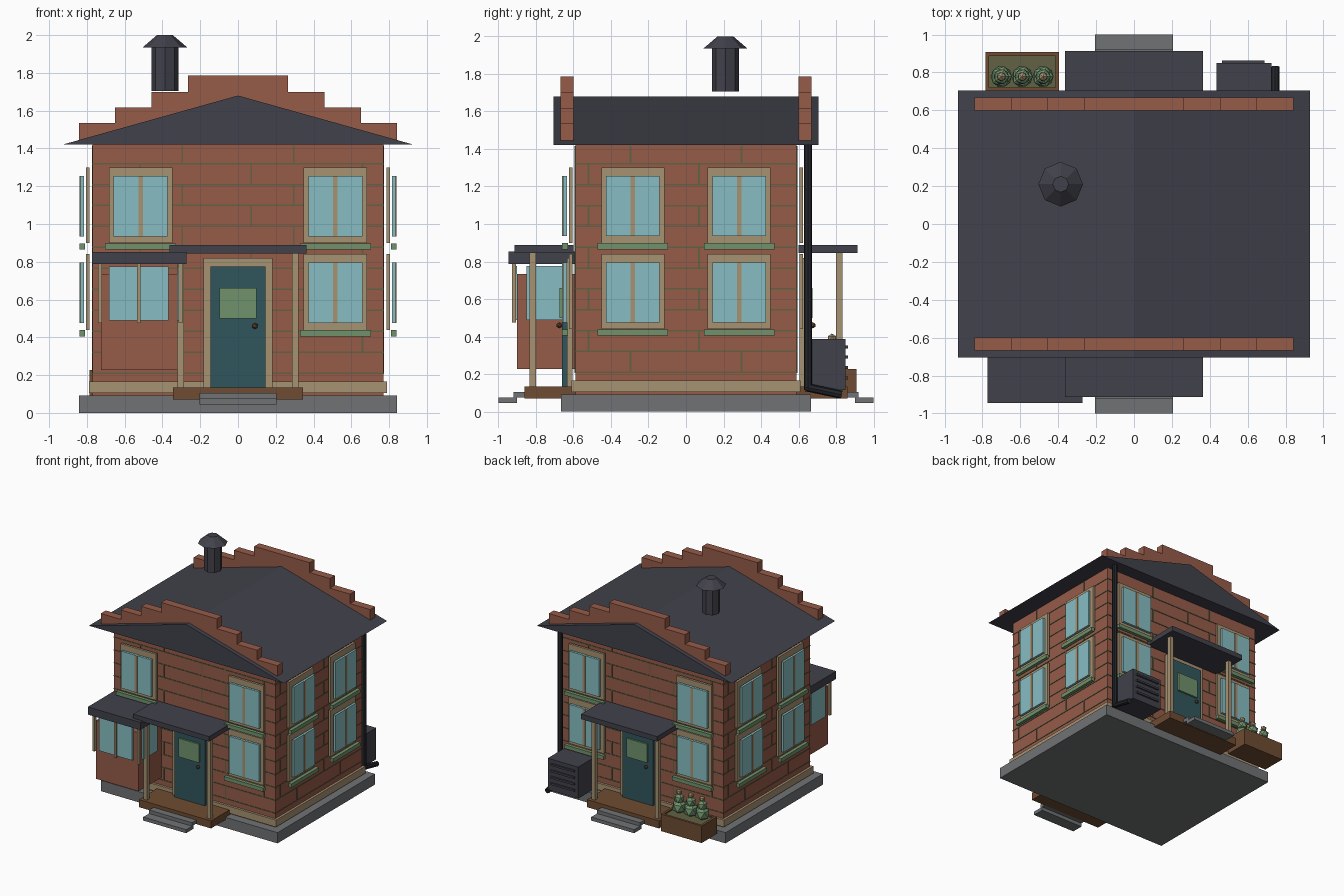
import bpy, bmesh, math
from mathutils import Matrix, Vector

if "Cube" in bpy.data.objects:
    bpy.data.objects.remove(bpy.data.objects["Cube"])


def material(name, rgb):
    m = bpy.data.materials.new(name)
    m.diffuse_color = [((c / 255 + 0.055) / 1.055) ** 2.4 for c in rgb] + [1]
    m.use_nodes = True
    m.node_tree.nodes["Principled BSDF"].inputs["Base Color"].default_value = m.diffuse_color
    return m


BRICK = material("brick red", (150, 91, 73))
SLATE = material("slate grey", (65, 65, 75))
TAN = material("tan trim", (166, 146, 114))
GLASS = material("window glass", (135, 190, 196))
SAGE = material("sage green", (112, 146, 108))
TEAL = material("door teal", (48, 86, 92))
BROWN = material("wood brown", (110, 76, 50))
STONE = material("concrete grey", (112, 114, 116))
BLACK = material("pipe black", (36, 38, 44))
MORTAR = material("olive mortar", (98, 97, 68))


def finish(name, bm, mat, angle=0):
    bm.transform(Matrix.Rotation(math.radians(angle), 4, 'Z'))
    bmesh.ops.recalc_face_normals(bm, faces=bm.faces)
    me = bpy.data.meshes.new(name)
    bm.to_mesh(me)
    bm.free()
    me.materials.append(mat)
    ob = bpy.data.objects.new(name, me)
    bpy.context.collection.objects.link(ob)
    return ob


def boxes(name, mat, *specs, angle=0):
    """Boxes given as (x0, x1, y0, y1, z0, z1), turned about z, in one object."""
    bm = bmesh.new()
    for x0, x1, y0, y1, z0, z1 in specs:
        mtx = (Matrix.Translation(((x0 + x1) / 2, (y0 + y1) / 2, (z0 + z1) / 2))
               @ Matrix.Diagonal((x1 - x0, y1 - y0, z1 - z0, 1)))
        bmesh.ops.create_cube(bm, size=1, matrix=mtx)
    return finish(name, bm, mat, angle)


def tube(name, mat, a, b, r1, r2, sides=8):
    a, b = Vector(a), Vector(b)
    d = b - a
    bm = bmesh.new()
    mtx = Matrix.Translation((a + b) / 2) @ d.to_track_quat('Z', 'Y').to_matrix().to_4x4()
    bmesh.ops.create_cone(bm, cap_ends=True, segments=sides, radius1=r1,
                          radius2=r2, depth=d.length, matrix=mtx)
    return finish(name, bm, mat)


def ball(name, mat, loc, r, angle=0, stretch=1):
    bm = bmesh.new()
    mtx = Matrix.Translation(loc) @ Matrix.Diagonal((1, 1, stretch, 1))
    bmesh.ops.create_icosphere(bm, subdivisions=1, radius=r, matrix=mtx)
    return finish(name, bm, mat, angle)


def window(u, z, wall, angle):
    """Window centred at u along a wall, z = bottom of the frame."""
    y = -wall
    boxes("window_frame", TAN,
          (u - .168, u + .168, y - .035, y - .015, z, z + .40), angle=angle)
    boxes("window_glass", GLASS,
          (u - .143, u + .143, y - .065, y - .045, z + .035, z + .355), angle=angle)
    boxes("window_mullion", TAN,
          (u - .012, u + .012, y - .07, y - .045, z + .035, z + .355), angle=angle)
    boxes("window_sill", SAGE,
          (u - .188, u + .188, y - .07, y - .04, z - .035, z - .002), angle=angle)


def mortar(half, wall, angle):
    """Thin brick course lines with staggered upright joints."""
    y0, y1 = -wall - .004, -wall + .004
    specs = []
    for i in range(11):
        z = .21 + .111 * i
        specs.append((-half, half, y0, y1, z - .004, z + .004))
        shift = .295 if i % 2 == 0 else .07
        for k in range(-2, 2):
            u = shift + .59 * k
            if abs(u) < half - .03:
                specs.append((u - .005, u + .005, y0, y1, z, min(z + .111, 1.415)))
    boxes("mortar_lines", MORTAR, *specs, angle=angle)


def porch(angle):
    """Door, deck, steps, posts and canopy, built at the front and turned."""
    def part(name, mat, *specs):
        boxes(name, mat, *specs, angle=angle)
    part("door_frame", TAN, (-.183, .183, -.635, -.605, .135, .82))
    part("door", TEAL, (-.145, .145, -.66, -.635, .135, .775))
    part("door_panel", SAGE, (-.098, .098, -.675, -.66, .50, .66))
    ball("door_knob", BROWN, (.09, -.675, .46), .017, angle)
    part("porch_deck", BROWN, (-.345, .345, -.86, -.59, .07, .135))
    part("porch_steps", STONE, (-.205, .205, -1, -.9, .045, .075),
         (-.205, .205, -.92, -.82, .075, .105))
    part("porch_posts", TAN, *[(x - .016, x + .016, -.833, -.80, .135, .85)
                               for x in (-.303, .303)])
    part("porch_roof", SLATE, (-.363, .363, -.913, -.6, .845, .888))


# Base and walls
boxes("foundation", STONE, (-.843, .843, -.665, .665, 0, .092))
boxes("skirting", TAN, (-.79, .79, -.61, .61, .105, .165))
boxes("walls", BRICK, (-.77, .77, -.59, .59, .092, 1.42))

# Windows and brick lines for each wall
for angle, half, wall, centres in ((0, .77, .59, (-.515, .515)),
                                   (90, .59, .77, (-.283, .283)),
                                   (180, .77, .59, (-.515, .515)),
                                   (270, .59, .77, (-.283, .283))):
    mortar(half, wall, angle)
    for u in centres:
        for z in (.90, .44):
            if not (angle == 0 and u < 0 and z < .5):  # bay takes this place
                window(u, z, wall, angle)

porch(0)
porch(180)

# Gabled roof
bm = bmesh.new()
gable = bm.faces.new([bm.verts.new(p) for p in
                      ((-.93, -.705, 1.42), (.93, -.705, 1.42), (0, -.705, 1.68))])
ext = bmesh.ops.extrude_face_region(bm, geom=[gable], use_keep_orig=True)
bmesh.ops.translate(bm, vec=(0, 1.41, 0),
                    verts=[v for v in ext["geom"] if isinstance(v, bmesh.types.BMVert)])
finish("roof", bm, SLATE)

# Stepped brick parapets
steps = [(-.265, .265, 1.785)]
for a, b, z in ((.265, .457, 1.70), (.457, .65, 1.617), (.65, .843, 1.535)):
    steps += [(a, b, z), (-b, -a, z)]
for angle in (0, 180):
    boxes("stepped_parapet", BRICK,
          *[(a, b, -.668, -.6, 1.44, z) for a, b, z in steps], angle=angle)

# Chimney
tube("chimney_pipe", SLATE, (-.387, .21, 1.705), (-.387, .21, 1.94), .072, .072)
tube("chimney_cap", SLATE, (-.387, .21, 1.935), (-.387, .21, 2), .118, .042)

# Bay at the front left
boxes("bay_body", BRICK, (-.725, -.32, -.9, -.585, .228, .733))
boxes("bay_front_glass", GLASS, (-.683, -.368, -.918, -.9, .488, .775))
boxes("bay_side_glass", GLASS, (-.738, -.725, -.85, -.66, .488, .775),
      (-.32, -.307, -.85, -.66, .488, .775))
boxes("bay_posts", TAN, *[(x - .01, x + .01, -.928, -.905, .475, .79)
                          for x in (-.73, -.525, -.305)])
boxes("bay_roof", SLATE, (-.773, -.272, -.945, -.59, .787, .853))

# Cooling unit at the back
boxes("cooling_unit", SLATE, (.435, .725, .63, .85, .115, .387))
boxes("cooling_unit_slats", SLATE, *[(.465, .69, .85, .864, z - .008, z + .008)
                                     for z in (.18, .235, .29, .345)])

# Drainpipe
tube("drainpipe", BLACK, (.745, .65, .115), (.745, .65, 1.42), .022, .022)
tube("drainpipe_foot", BLACK, (.745, .64, .13), (.745, .83, .09), .022, .022)

# Planter with three plants
boxes("planter", BROWN, (-.785, -.765, .7, .908, .08, .227),
      (-.415, -.395, .7, .908, .08, .227),
      (-.765, -.415, .7, .72, .08, .227), (-.765, -.415, .888, .908, .08, .227),
      (-.765, -.415, .72, .888, .08, .10))
boxes("planter_soil", MORTAR, (-.765, -.415, .72, .888, .10, .217))
for x in (-.7, -.59, -.48):
    ball("plant_base", SAGE, (x, .778, .265), .062)
    ball("plant_top", SAGE, (x, .778, .335), .045)
    ball("plant_bud", TAN, (x, .778, .39), .026)
